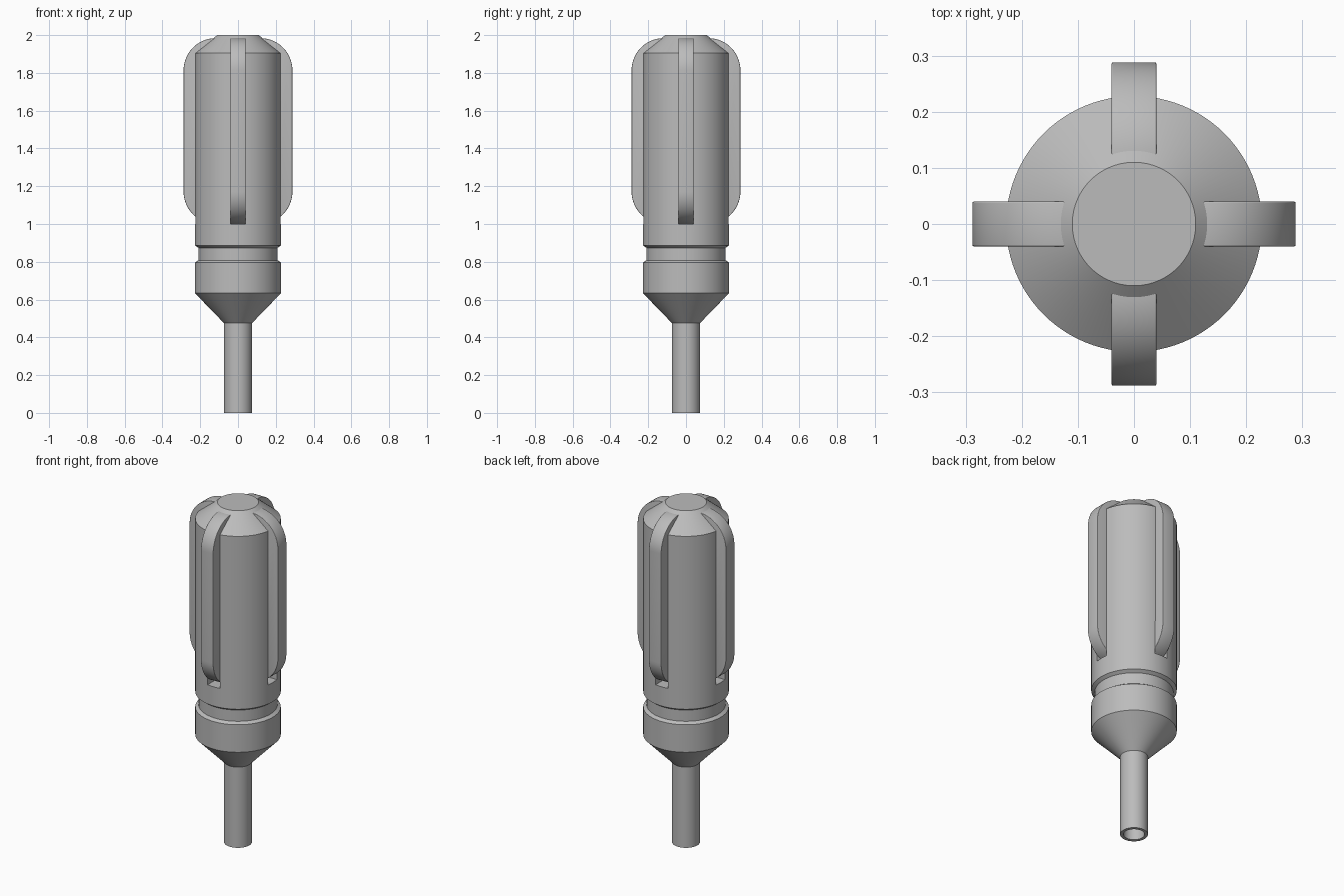
import bpy, bmesh, math
from mathutils import Matrix

if "Cube" in bpy.data.objects:
    bpy.data.objects.remove(bpy.data.objects["Cube"])

grey = bpy.data.materials.new("plain grey")
grey.diffuse_color = (0.5, 0.5, 0.5, 1)
grey.use_nodes = True
grey.node_tree.nodes["Principled BSDF"].inputs["Base Color"].default_value = grey.diffuse_color


def add_object(name, bm):
    bmesh.ops.recalc_face_normals(bm, faces=bm.faces)
    me = bpy.data.meshes.new(name)
    bm.to_mesh(me)
    bm.free()
    me.materials.append(grey)
    ob = bpy.data.objects.new(name, me)
    bpy.context.collection.objects.link(ob)
    return ob


def smooth(ob, angle=28):
    ob.data.shade_smooth()
    ob.data.set_sharp_from_angle(angle=math.radians(angle))


def lathe(name, profile, steps=96):
    bm = bmesh.new()
    vs = [bm.verts.new((r, 0, z)) for r, z in profile]
    es = [bm.edges.new(p) for p in zip(vs, vs[1:])]
    bmesh.ops.spin(bm, geom=vs + es, cent=(0, 0, 0), axis=(0, 0, 1),
                   angle=math.tau, steps=steps, use_duplicate=False)
    bmesh.ops.remove_doubles(bm, verts=bm.verts, dist=1e-5)
    return add_object(name, bm)


# Turned body: hollow stem, cone, grooved collar, barrel and chamfered cap
body = lathe("body", [
    (0, 0.47), (0.056, 0.47), (0.056, 0), (0.074, 0), (0.074, 0.475),
    (0.228, 0.634), (0.228, 0.796), (0.21, 0.808), (0.21, 0.874),
    (0.228, 0.887), (0.228, 1.904), (0.11, 2.0), (0, 2.0)])

# Notches below the ribs
for i in range(4):
    bm = bmesh.new()
    bmesh.ops.create_cube(bm, size=1, matrix=Matrix.Rotation(i * math.pi / 2, 4, 'Z')
                          @ Matrix.Translation((0.26, 0, 1.1))
                          @ Matrix.Diagonal((0.28, 0.081, 0.2, 1)))
    cutter = add_object("notch_cutter", bm)
    cutter.hide_render = True
    mod = body.modifiers.new("notch", 'BOOLEAN')
    mod.operation, mod.solver, mod.object = 'DIFFERENCE', 'EXACT', cutter
    bpy.context.view_layer.objects.active = body
    bpy.ops.object.modifier_apply(modifier=mod.name)
    bpy.data.objects.remove(cutter)
smooth(body)


# Four rounded ribs
def rib(name, angle):
    x0, x1, z0, z1, r, half = 0.115, 0.288, 1.001, 1.984, 0.17, 0.04
    n = 16
    pts = [(x0, z0)]
    for cz, start in ((z0 + r, -math.pi / 2), (z1 - r, 0)):
        for k in range(n + 1):
            a = start + k / n * math.pi / 2
            pts.append((x1 - r + r * math.cos(a), cz + r * math.sin(a)))
    pts.append((x0, z1))
    bm = bmesh.new()
    face = bm.faces.new([bm.verts.new((x, -half, z)) for x, z in pts])
    ext = bmesh.ops.extrude_face_region(bm, geom=[face])
    verts = [g for g in ext["geom"] if isinstance(g, bmesh.types.BMVert)]
    bmesh.ops.translate(bm, verts=verts, vec=(0, 2 * half, 0))
    rims = [e for e in bm.edges if abs(e.verts[0].co.y - e.verts[1].co.y) < 1e-6]
    bmesh.ops.bevel(bm, geom=rims, offset=0.007, segments=3, profile=0.5,
                    affect='EDGES', clamp_overlap=True)
    bmesh.ops.rotate(bm, verts=bm.verts, cent=(0, 0, 0),
                     matrix=Matrix.Rotation(angle, 3, 'Z'))
    smooth(add_object(name, bm), 35)


for i, side in enumerate(("right", "back", "left", "front")):
    rib(side + "_rib", i * math.pi / 2)
